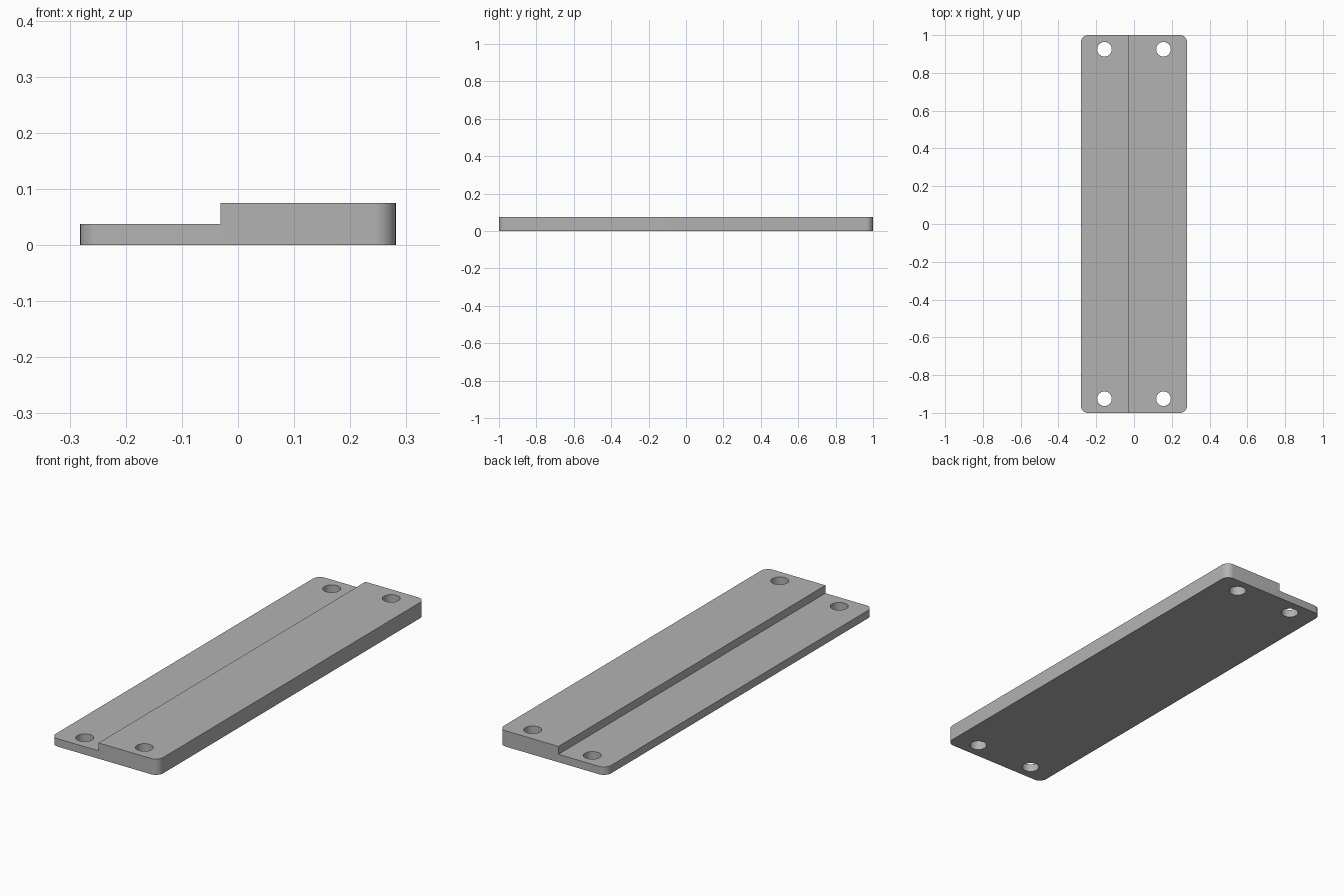
import bpy, bmesh
from mathutils import Matrix

cube = bpy.data.objects.get("Cube")
if cube:
    bpy.data.objects.remove(cube, do_unlink=True)

HALF_W, HALF_L = 0.28125, 1.0
LOW, HIGH = 0.0375, 0.075
STEP_X = -0.03125
CORNER = 0.0375
HOLE_X, HOLE_Y, HOLE_R = 0.15625, 0.925, 0.0385

# Plain grey material
grey = bpy.data.materials.new("plain grey")
grey.use_nodes = True
colour = (0.45, 0.45, 0.45, 1)
grey.diffuse_color = colour
grey.node_tree.nodes["Principled BSDF"].inputs["Base Color"].default_value = colour


def make_object(name, bm):
    mesh = bpy.data.meshes.new(name)
    bm.to_mesh(mesh)
    bm.free()
    mesh.materials.append(grey)
    ob = bpy.data.objects.new(name, mesh)
    bpy.context.collection.objects.link(ob)
    return ob


# Stepped plate: side profile swept along the length
profile = [(-HALF_W, 0), (HALF_W, 0), (HALF_W, HIGH),
           (STEP_X, HIGH), (STEP_X, LOW), (-HALF_W, LOW)]
bm = bmesh.new()
face = bm.faces.new([bm.verts.new((x, -HALF_L, z)) for x, z in profile])
sweep = bmesh.ops.extrude_face_region(bm, geom=[face])
bmesh.ops.translate(bm, vec=(0, 2 * HALF_L, 0),
                    verts=[v for v in sweep["geom"] if isinstance(v, bmesh.types.BMVert)])
bmesh.ops.recalc_face_normals(bm, faces=bm.faces)

# Rounded outer corners
corners = [e for e in bm.edges
           if all(abs(abs(v.co.x) - HALF_W) < 1e-5 for v in e.verts)
           and abs(e.verts[0].co.z - e.verts[1].co.z) > 0.01]
bmesh.ops.bevel(bm, geom=corners, offset=CORNER, segments=10,
                profile=0.5, affect='EDGES')
plate = make_object("stepped_plate", bm)

# Four screw holes cut through the plate
bm = bmesh.new()
for sx in (-1, 1):
    for sy in (-1, 1):
        bmesh.ops.create_cone(bm, cap_ends=True, segments=40, depth=0.4,
                              radius1=HOLE_R, radius2=HOLE_R,
                              matrix=Matrix.Translation((sx * HOLE_X, sy * HOLE_Y, 0)))
cutter = make_object("hole_cutter", bm)
cutter.hide_render = True

cut = plate.modifiers.new("screw holes", 'BOOLEAN')
cut.operation = 'DIFFERENCE'
cut.solver = 'EXACT'
cut.object = cutter

bpy.ops.object.select_all(action='DESELECT')
plate.select_set(True)
bpy.context.view_layer.objects.active = plate
bpy.ops.object.modifier_apply(modifier=cut.name)
bpy.data.objects.remove(cutter, do_unlink=True)
bpy.ops.object.shade_smooth_by_angle(angle=0.6)
